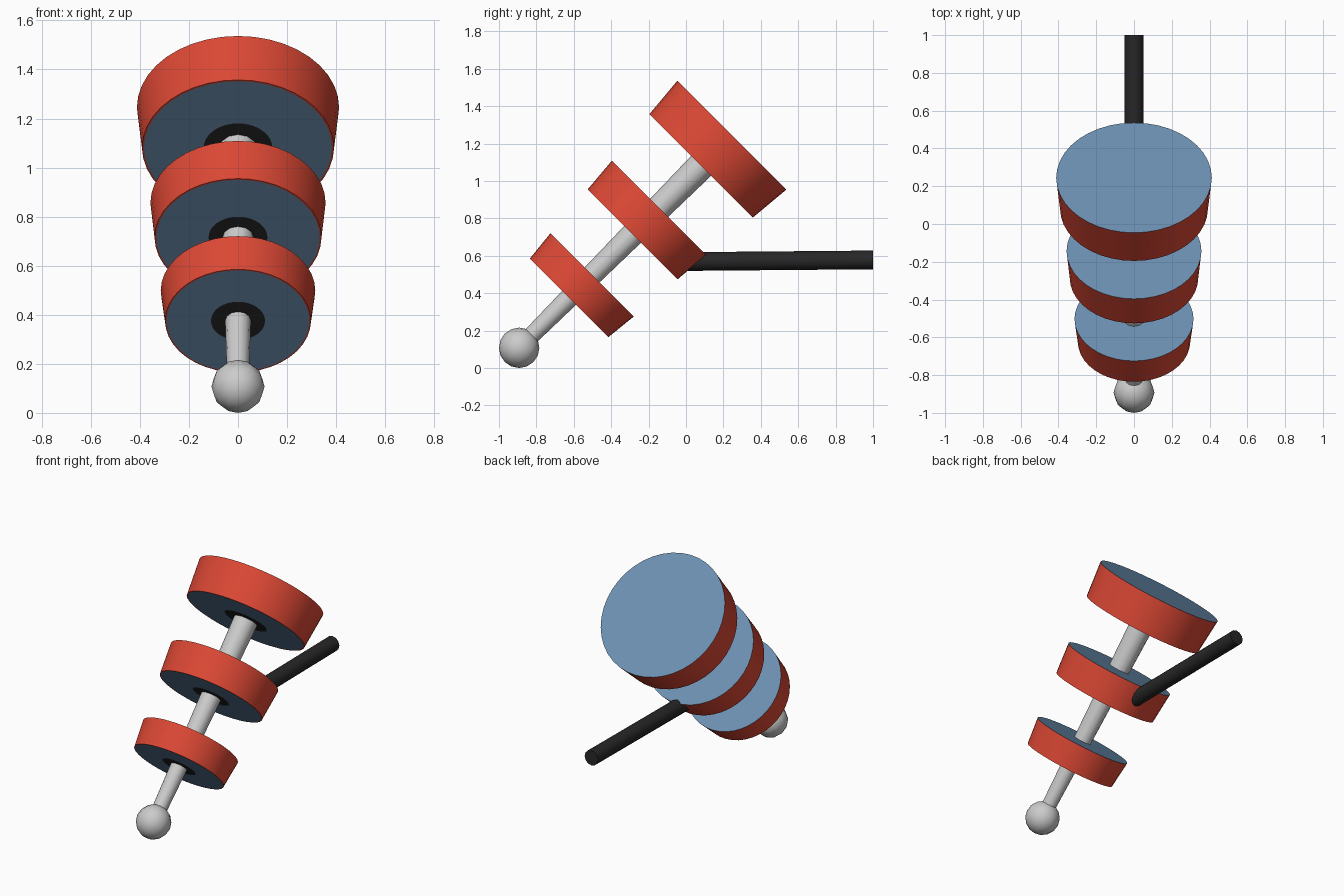
import bpy, bmesh, math
from mathutils import Matrix, Vector

if "Cube" in bpy.data.objects:
    bpy.data.objects.remove(bpy.data.objects["Cube"])

BALL = Vector((0, -0.892, 0.108))
# local z runs up the leaning shaft, starting at the ball centre
LEAN = Matrix.Translation(BALL) @ Matrix.Rotation(math.radians(-45), 4, 'X')


def material(name, color):
    m = bpy.data.materials.new(name)
    m.diffuse_color = (*color, 1)
    m.use_nodes = True
    m.node_tree.nodes["Principled BSDF"].inputs["Base Color"].default_value = m.diffuse_color
    return m


RED = material("red", (0.72, 0.065, 0.035))
BLUE = material("blue", (0.15, 0.28, 0.45))
BLACK = material("black", (0.02, 0.02, 0.02))


def lathe(name, profile, sides, matrix, mats=(), bands=None):
    """Spin (radius, height) points about local z; bands gives a material per step."""
    bm = bmesh.new()
    rings = []
    for r, h in profile:
        n = sides if r > 0 else 1
        rings.append([bm.verts.new((r * math.cos(2 * math.pi * i / sides),
                                    r * math.sin(2 * math.pi * i / sides), h))
                      for i in range(n)])
    for k in range(len(rings) - 1):
        a, b = rings[k], rings[k + 1]
        for i in range(sides):
            j = (i + 1) % sides
            if len(a) == 1:
                f = bm.faces.new((a[0], b[j], b[i]))
            elif len(b) == 1:
                f = bm.faces.new((a[i], a[j], b[0]))
            else:
                f = bm.faces.new((a[i], a[j], b[j], b[i]))
            f.material_index = bands[k] if bands else 0
    bmesh.ops.recalc_face_normals(bm, faces=bm.faces)
    me = bpy.data.meshes.new(name)
    bm.to_mesh(me)
    bm.free()
    for m in mats:
        me.materials.append(m)
    ob = bpy.data.objects.new(name, me)
    ob.matrix_world = matrix
    bpy.context.collection.objects.link(ob)
    bpy.ops.object.select_all(action='DESELECT')
    ob.select_set(True)
    bpy.context.view_layer.objects.active = ob
    bpy.ops.object.shade_smooth_by_angle(angle=math.radians(40))
    return ob


# ball at the foot
R = 0.108
lathe("foot_ball", [(R * math.sin(math.pi * k / 8) if 0 < k < 8 else 0,
                     -R * math.cos(math.pi * k / 8)) for k in range(9)], 12, LEAN)

# tapered shaft
lathe("shaft", [(0, 0.05), (0.045, 0.05), (0.076, 1.39), (0, 1.39)], 12, LEAN)

# flared discs: bottom and top heights, bottom and top radii, dark hub radius
for name, h0, h1, r0, r1, hub in (("lower_disc", 0.378, 0.551, 0.297, 0.315, 0.11),
                                  ("middle_disc", 0.858, 1.058, 0.340, 0.357, 0.12),
                                  ("upper_disc", 1.376, 1.608, 0.391, 0.412, 0.14)):
    lathe(name, [(0, h0), (hub, h0), (0.98 * r0, h0), (r0, h0), (r1, h1), (0, h1)],
          40, LEAN, (RED, BLUE, BLACK), (2, 1, 0, 0, 1))

# straight handle sticking out of the back of the middle disc
start, end = Vector((0, -0.03, 0.569)), Vector((0, 1.0, 0.578))
aim = Matrix.Translation(start) @ (end - start).to_track_quat('Z', 'Y').to_matrix().to_4x4()
length = (end - start).length
lathe("handle", [(0, 0), (0.05, 0), (0.05, length), (0, length)], 12, aim, (BLACK,))
